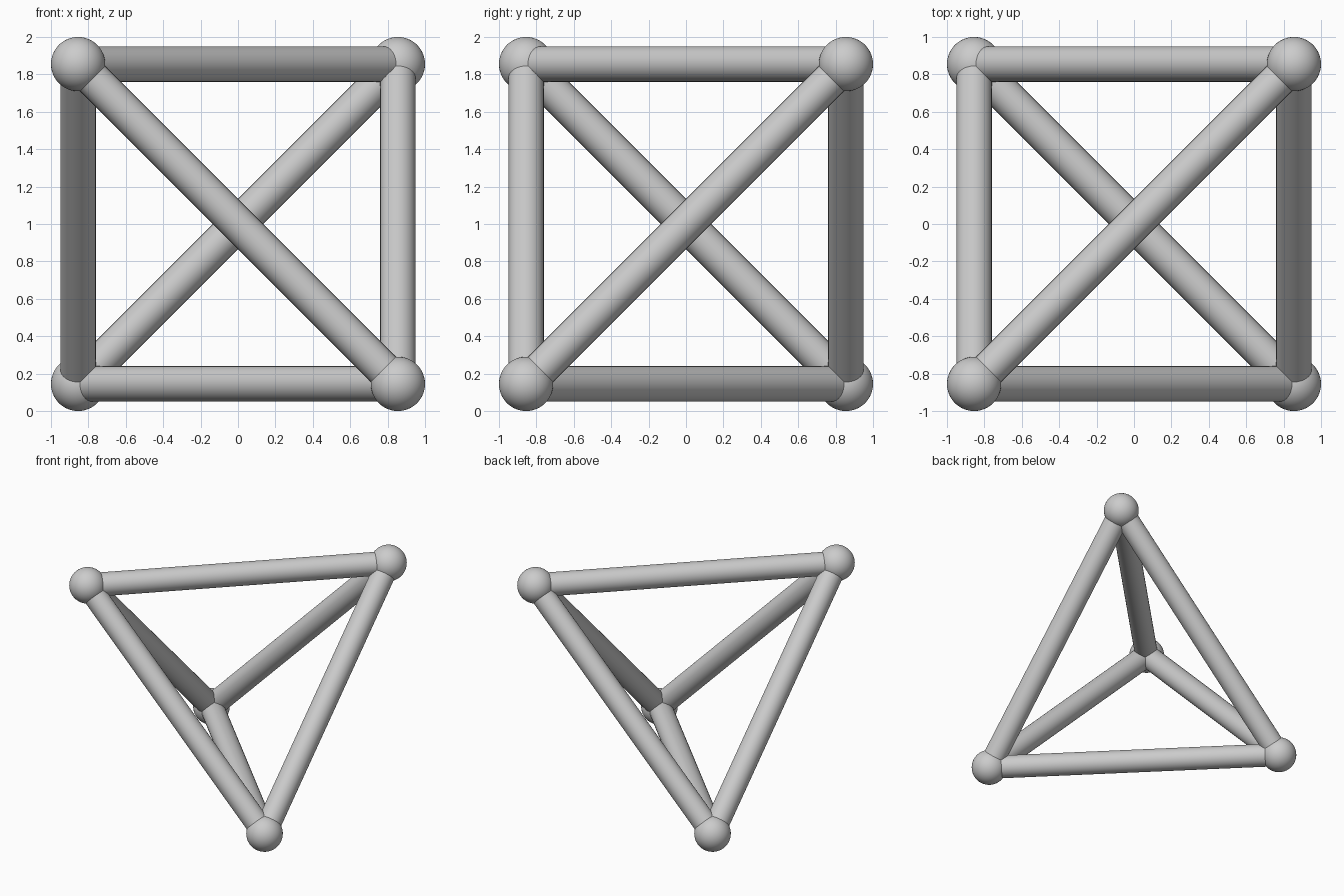
import bpy
import math
from itertools import combinations
from mathutils import Vector

cube = bpy.data.objects.get("Cube")
if cube:
    bpy.data.objects.remove(cube, do_unlink=True)

HALF = 0.855          # joint centre distance along each axis
BALL_RADIUS = 0.145
ROD_RADIUS = 0.095

grey = bpy.data.materials.new("plain grey")
grey.use_nodes = True
colour = (0.6, 0.6, 0.6, 1)
grey.diffuse_color = colour
grey.node_tree.nodes["Principled BSDF"].inputs["Base Color"].default_value = colour


def finish(name):
    ob = bpy.context.object
    ob.name = name
    ob.data.materials.append(grey)
    bpy.ops.object.shade_smooth_by_angle(angle=math.radians(40))


# Four joints on alternate corners of a cube
corners = {
    "front_right_top": (-1, -1, 1),
    "front_left_bottom": (1, -1, -1),
    "back_left_top": (1, 1, 1),
    "back_right_bottom": (-1, 1, -1),
}
joints = {name: Vector(c) * HALF + Vector((0, 0, 1)) for name, c in corners.items()}

# Ball joints
for name, centre in joints.items():
    bpy.ops.mesh.primitive_uv_sphere_add(segments=48, ring_count=24,
                                         radius=BALL_RADIUS, location=centre)
    finish("ball_" + name)

# Rods along the six edges
for (name_a, a), (name_b, b) in combinations(joints.items(), 2):
    along = b - a
    bpy.ops.mesh.primitive_cylinder_add(
        vertices=32, radius=ROD_RADIUS, depth=along.length,
        location=(a + b) / 2,
        rotation=along.to_track_quat("Z", "Y").to_euler())
    finish("rod_" + name_a + "_to_" + name_b)
